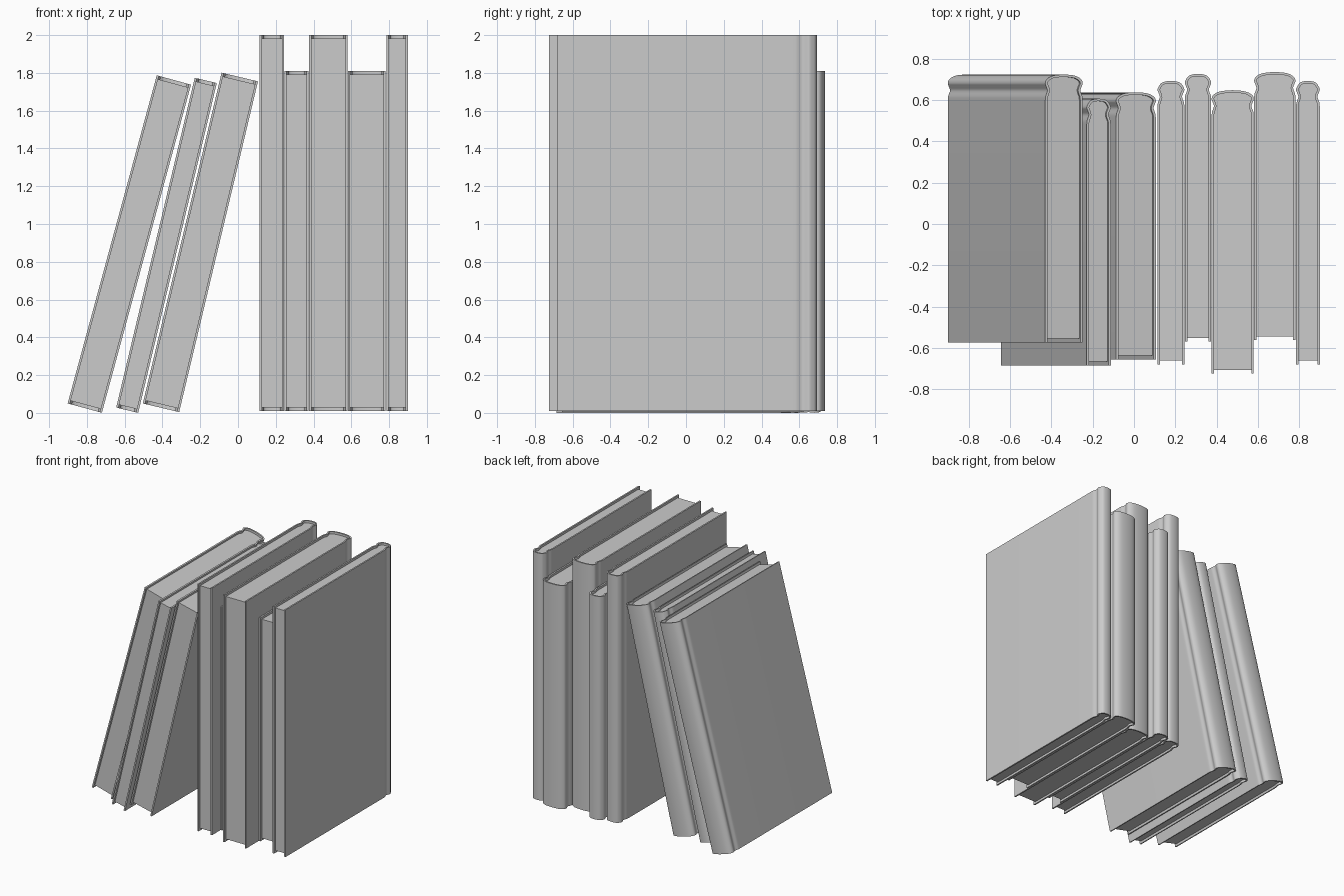
import bpy, bmesh, math
from mathutils import Vector, Matrix

if "Cube" in bpy.data.objects:
    bpy.data.objects.remove(bpy.data.objects["Cube"])

COVER = 0.012     # board thickness
INSET = 0.018     # page block sits back from the cover edges


def smooth_path(pts, steps=4):
    """Catmull-Rom curve through the points."""
    p = [2 * pts[0] - pts[1]] + pts + [2 * pts[-1] - pts[-2]]
    out = []
    for i in range(1, len(p) - 2):
        a, b, c, d = p[i - 1:i + 3]
        for k in range(steps):
            t = k / steps
            out.append(0.5 * (2 * b + (c - a) * t + (2 * a - 5 * b + 4 * c - d) * t * t
                              + (3 * b - a - 3 * c + d) * t ** 3))
    return out + [pts[-1]]


def cover_path(w, front, back):
    """Outer cover line: front edge, hinge groove, rounded spine, mirrored."""
    h = w / 2
    half = [Vector(c) for c in (
        (h, back - 0.125), (h - 0.002, back - 0.105), (h - 0.011, back - 0.078),
        (h - 0.005, back - 0.058), (h, back - 0.042), (h - 0.008, back - 0.023),
        (h * 0.6, back - 0.006), (0, back))]
    full = half + [Vector((-v.x, v.y)) for v in reversed(half[:-1])]
    return [Vector((h, front))] + smooth_path(full) + [Vector((-h, front))]


def offset(path, d):
    """Shift a path sideways, towards the inside of the book."""
    out = []
    for i, p in enumerate(path):
        t = (path[min(i + 1, len(path) - 1)] - path[max(i - 1, 0)]).normalized()
        if i in (0, 1):
            t = Vector((0, 1))
        if i >= len(path) - 2:
            t = Vector((0, -1))
        out.append(p + Vector((-t.y, t.x)) * d)
    return out


def prism(name, faces2d, z0, z1, matrix):
    """Extrude flat polygons upward into a solid."""
    bm = bmesh.new()
    for poly in faces2d:
        bm.faces.new([bm.verts.new((p.x, p.y, z0)) for p in poly])
    bmesh.ops.remove_doubles(bm, verts=bm.verts, dist=1e-5)
    res = bmesh.ops.extrude_face_region(bm, geom=bm.faces[:], use_keep_orig=True)
    top = [g for g in res["geom"] if isinstance(g, bmesh.types.BMVert)]
    bmesh.ops.translate(bm, verts=top, vec=(0, 0, z1 - z0))
    bmesh.ops.recalc_face_normals(bm, faces=bm.faces[:])
    mesh = bpy.data.meshes.new(name)
    bm.to_mesh(mesh)
    bm.free()
    ob = bpy.data.objects.new(name, mesh)
    ob.matrix_world = matrix
    bpy.context.collection.objects.link(ob)
    return ob


def book(n, x, z, w, height, front, back, lean=0):
    """(x, z) is the lower left corner seen from the front."""
    m = (Matrix.Translation((x, 0, z)) @ Matrix.Rotation(math.radians(lean), 4, 'Y')
         @ Matrix.Translation((w / 2, 0, 0)))
    outer = cover_path(w, front, back)
    inner = offset(outer, COVER)
    quads = [(outer[i], outer[i + 1], inner[i + 1], inner[i]) for i in range(len(outer) - 1)]
    prism(f"book_{n}_cover", quads, 0, height, m)
    pages = [p.copy() for p in inner]
    pages[0].y += INSET
    pages[-1].y += INSET
    prism(f"book_{n}_pages", [pages], INSET, height - INSET, m)


# left corner x, z, width, height, front y, spine y, lean in degrees
books = [
    (-0.902, 0.050, 0.188, 1.80, -0.573, 0.724, 15.2),
    (-0.645, 0.028, 0.120, 1.795, -0.685, 0.607, 13.4),
    (-0.504, 0.050, 0.198, 1.80, -0.656, 0.638, 13.4),
    (0.114, 0.01, 0.130, 1.99, -0.680, 0.693, 0),
    (0.246, 0.01, 0.128, 1.80, -0.570, 0.727, 0),
    (0.376, 0.01, 0.204, 1.99, -0.725, 0.648, 0),
    (0.582, 0.01, 0.200, 1.80, -0.563, 0.736, 0),
    (0.785, 0.01, 0.115, 1.99, -0.680, 0.693, 0),
]
for n, args in enumerate(books, 1):
    book(n, *args)

# smooth spines, crisp edges
for ob in bpy.context.collection.objects:
    ob.select_set(True)
    bpy.context.view_layer.objects.active = ob
bpy.ops.object.shade_smooth_by_angle(angle=math.radians(35))
